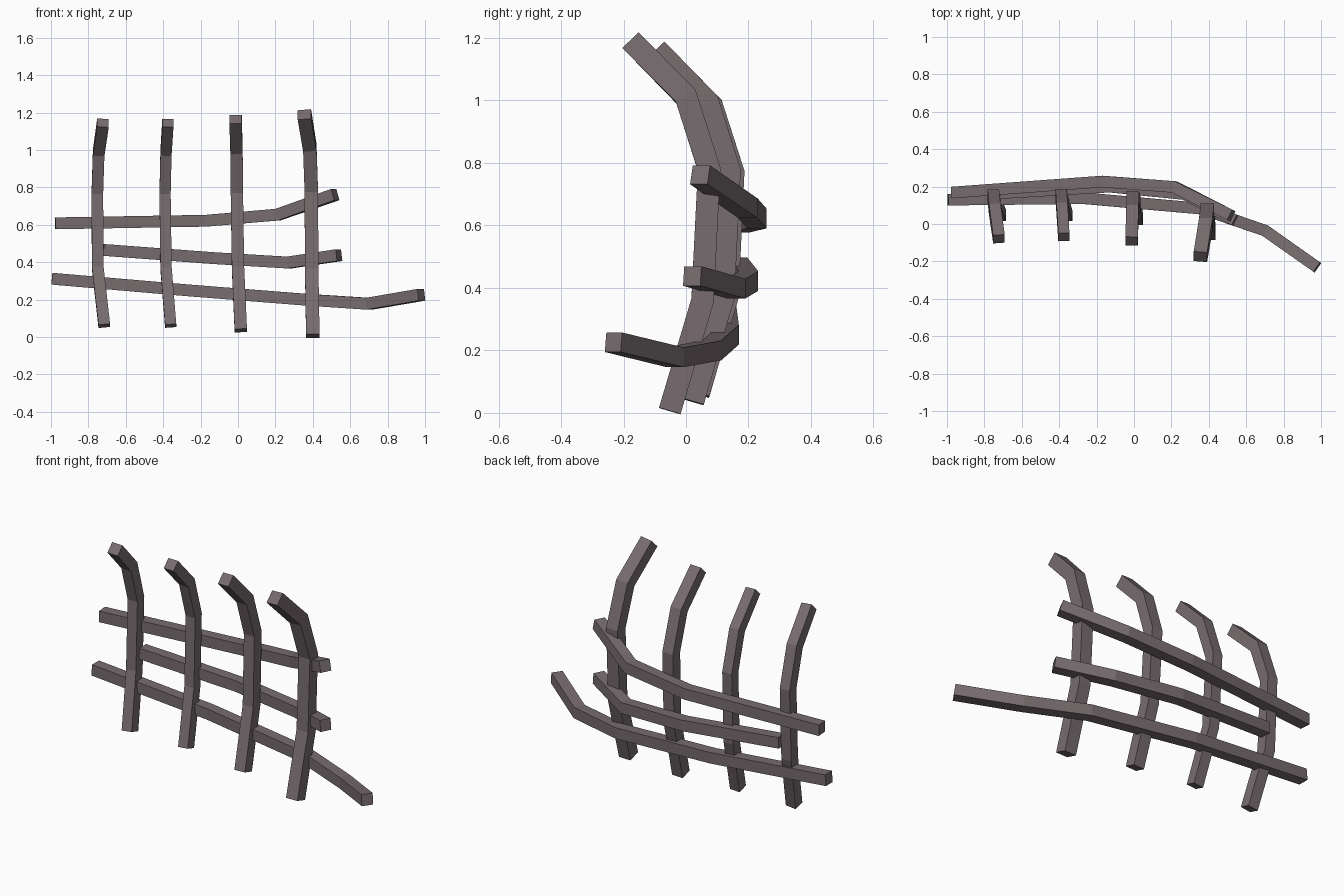
import bpy
import bmesh
from mathutils import Vector

if "Cube" in bpy.data.objects:
    bpy.data.objects.remove(bpy.data.objects["Cube"], do_unlink=True)

# Single weathered wood colour
COLOUR = (0.185, 0.15, 0.16, 1)
wood = bpy.data.materials.new("grey_brown_wood")
wood.use_nodes = True
wood.diffuse_color = COLOUR
bsdf = wood.node_tree.nodes["Principled BSDF"]
bsdf.inputs["Base Color"].default_value = COLOUR
bsdf.inputs["Roughness"].default_value = 0.9


def beam(name, path, width, depth, side_hint):
    """Rectangular beam swept along a bent path with mitred joints.
    width runs along side_hint, depth across it."""
    pts = [Vector(p) for p in path]
    dirs = [(b - a).normalized() for a, b in zip(pts, pts[1:])]
    bm = bmesh.new()
    rings = []
    for i, p in enumerate(pts):
        d_in, d_out = dirs[max(i - 1, 0)], dirs[min(i, len(dirs) - 1)]
        mitre = (d_in + d_out).normalized()
        hint = Vector(side_hint)
        side = (hint - d_in * hint.dot(d_in)).normalized()
        across = d_in.cross(side)
        ring = []
        for u, v in ((-1, -1), (1, -1), (1, 1), (-1, 1)):
            off = side * u * width / 2 + across * v * depth / 2
            off -= d_in * off.dot(mitre) / d_in.dot(mitre)
            ring.append(bm.verts.new(p + off))
        rings.append(ring)
    for a, b in zip(rings, rings[1:]):
        for k in range(4):
            n = (k + 1) % 4
            bm.faces.new((a[k], a[n], b[n], b[k]))
    bm.faces.new(rings[0][::-1])
    bm.faces.new(rings[-1])
    bmesh.ops.recalc_face_normals(bm, faces=bm.faces)
    mesh = bpy.data.meshes.new(name)
    bm.to_mesh(mesh)
    bm.free()
    mesh.materials.append(wood)
    obj = bpy.data.objects.new(name, mesh)
    bpy.context.collection.objects.link(obj)


# Curved upright ribs, bent forward at the top
ribs = {
    "rib_far_right": (0.062, [(-0.715, 0.045, 0.06), (-0.75, 0.135, 0.37), (-0.752, 0.152, 0.77),
                              (-0.745, 0.082, 0.985), (-0.722, -0.08, 1.145)]),
    "rib_inner_right": (0.06, [(-0.36, 0.045, 0.06), (-0.385, 0.138, 0.37), (-0.39, 0.157, 0.77),
                               (-0.385, 0.088, 0.985), (-0.375, -0.07, 1.145)]),
    "rib_inner_left": (0.066, [(0.015, 0.025, 0.035), (0, 0.122, 0.37), (-0.006, 0.142, 0.775),
                               (-0.008, 0.073, 0.995), (-0.013, -0.092, 1.165)]),
    "rib_far_left": (0.072, [(0.4, -0.052, 0.006), (0.394, 0.053, 0.36), (0.392, 0.074, 0.78),
                             (0.384, 0.0, 1.012), (0.355, -0.175, 1.19)]),
}
for name, (size, path) in ribs.items():
    beam(name, path, size, size, (1, 0, 0))

# Bent horizontal rails behind the ribs
rails = {
    "upper_rail": [(-0.977, 0.168, 0.608), (-0.17, 0.227, 0.622), (0.215, 0.198, 0.655), (0.52, 0.045, 0.762)],
    "middle_rail": [(-0.72, 0.165, 0.466), (-0.13, 0.2, 0.422), (0.27, 0.16, 0.398), (0.54, 0.02, 0.438)],
    "lower_rail": [(-0.995, 0.13, 0.312), (-0.27, 0.138, 0.25), (0.36, 0.082, 0.2),
                   (0.7, -0.035, 0.178), (0.98, -0.232, 0.226)],
}
for name, path in rails.items():
    beam(name, path, 0.063, 0.062, (0, 0, 1))
